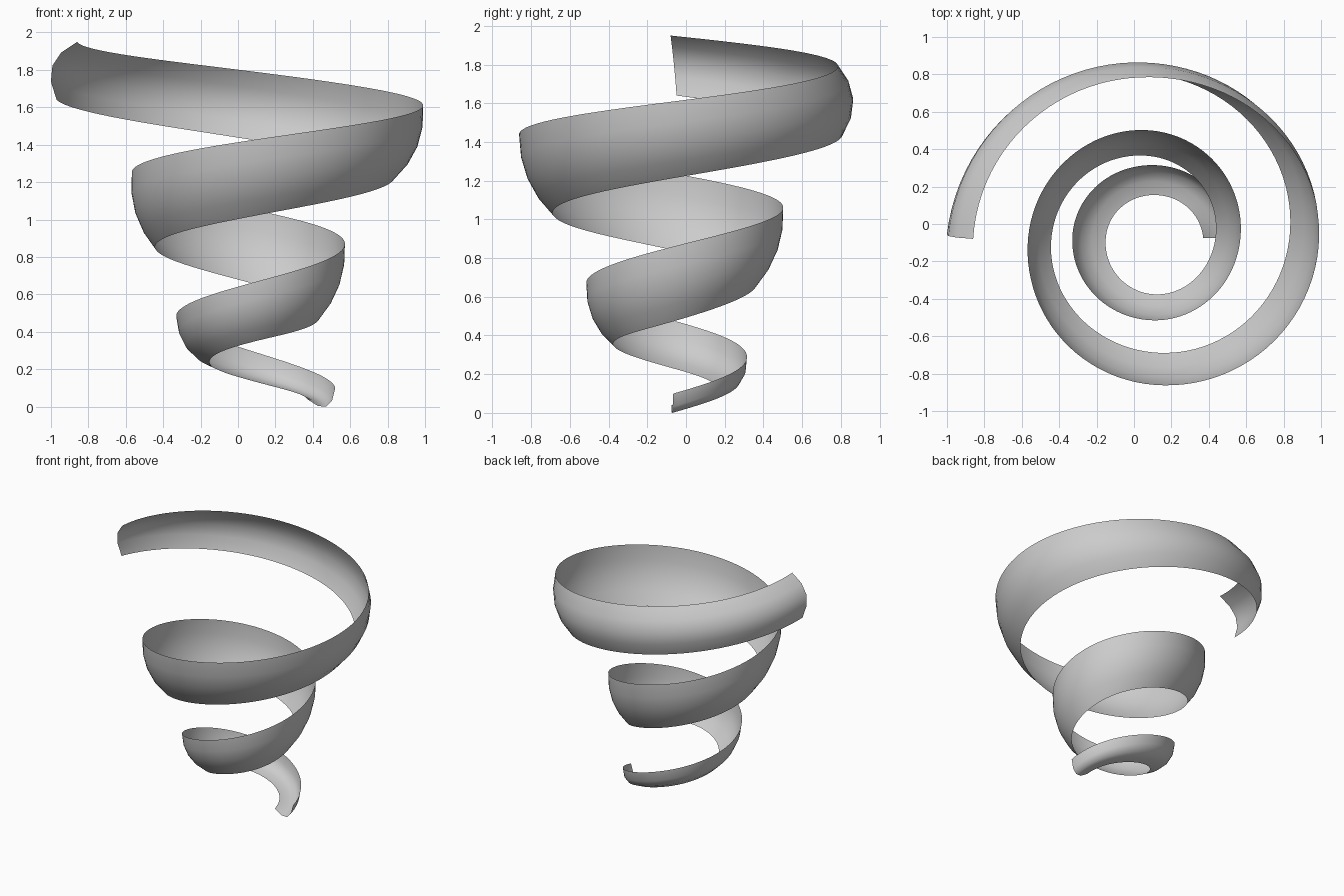
import bpy, bmesh, math
from mathutils import Vector

if "Cube" in bpy.data.objects:
    bpy.data.objects.remove(bpy.data.objects["Cube"])

CX, CY = 0.1, -0.07          # spiral axis
STEPS, SEGS = 24, 4          # steps per quarter turn, segments across the ribbon

# one cross-section per quarter turn:
# lower edge radius, lower z, upper edge radius, upper z, outward bulge
KEYS = [Vector(k) for k in (
    (0.27, 0.05, 0.42, 0.11, 0.075),
    (0.225, 0.14, 0.385, 0.30, 0.062),
    (0.25, 0.24, 0.43, 0.49, 0.050),
    (0.305, 0.36, 0.445, 0.68, 0.043),
    (0.335, 0.48, 0.47, 0.87, 0.042),
    (0.43, 0.66, 0.57, 1.06, 0.043),
    (0.54, 0.85, 0.665, 1.25, 0.045),
    (0.615, 1.03, 0.79, 1.44, 0.048),
    (0.73, 1.22, 0.89, 1.62, 0.053),
    (0.87, 1.43, 0.855, 1.80, 0.068),
    (1.07, 1.65, 0.96, 1.96, 0.082),
)]


def section(t):
    """Smoothly interpolated cross-section at quarter turn t."""
    i = min(int(t), len(KEYS) - 2)
    f = t - i
    b, c = KEYS[i], KEYS[i + 1]
    a = KEYS[i - 1] if i > 0 else b * 2 - c
    d = KEYS[i + 2] if i + 2 < len(KEYS) else c * 2 - b
    return (b * 2 + (c - a) * f + (a * 2 - b * 5 + c * 4 - d) * f ** 2
            + (b * 3 - a - c * 3 + d) * f ** 3) / 2


# spiral ribbon: bulged profile swept around the axis
bm = bmesh.new()
rows = []
total = (len(KEYS) - 1) * STEPS
for n in range(total + 1):
    t = n / STEPS
    rb, zb, rt, zt, sag = section(t)
    low, high = Vector((rb, zb)), Vector((rt, zt))
    chord = (high - low).normalized()
    out = Vector((chord.y, -chord.x))
    row = []
    for s in range(SEGS + 1):
        v = s / SEGS
        p = low.lerp(high, v) + out * sag * 4 * v * (1 - v)
        ang = t * math.pi / 2 - 0.02 + 0.03 * v
        row.append(bm.verts.new((CX + p.x * math.cos(ang),
                                 CY + p.x * math.sin(ang), p.y)))
    rows.append(row)
for r0, r1 in zip(rows, rows[1:]):
    for s in range(SEGS):
        bm.faces.new((r0[s], r1[s], r1[s + 1], r0[s + 1])).smooth = True

# rest the lowest point on the ground
lowest = min(v.co.z for v in bm.verts)
bmesh.ops.translate(bm, verts=bm.verts, vec=(0, 0, -lowest))

mesh = bpy.data.meshes.new("spiral_ribbon")
bm.to_mesh(mesh)
bm.free()
bpy.context.collection.objects.link(bpy.data.objects.new("spiral_ribbon", mesh))
